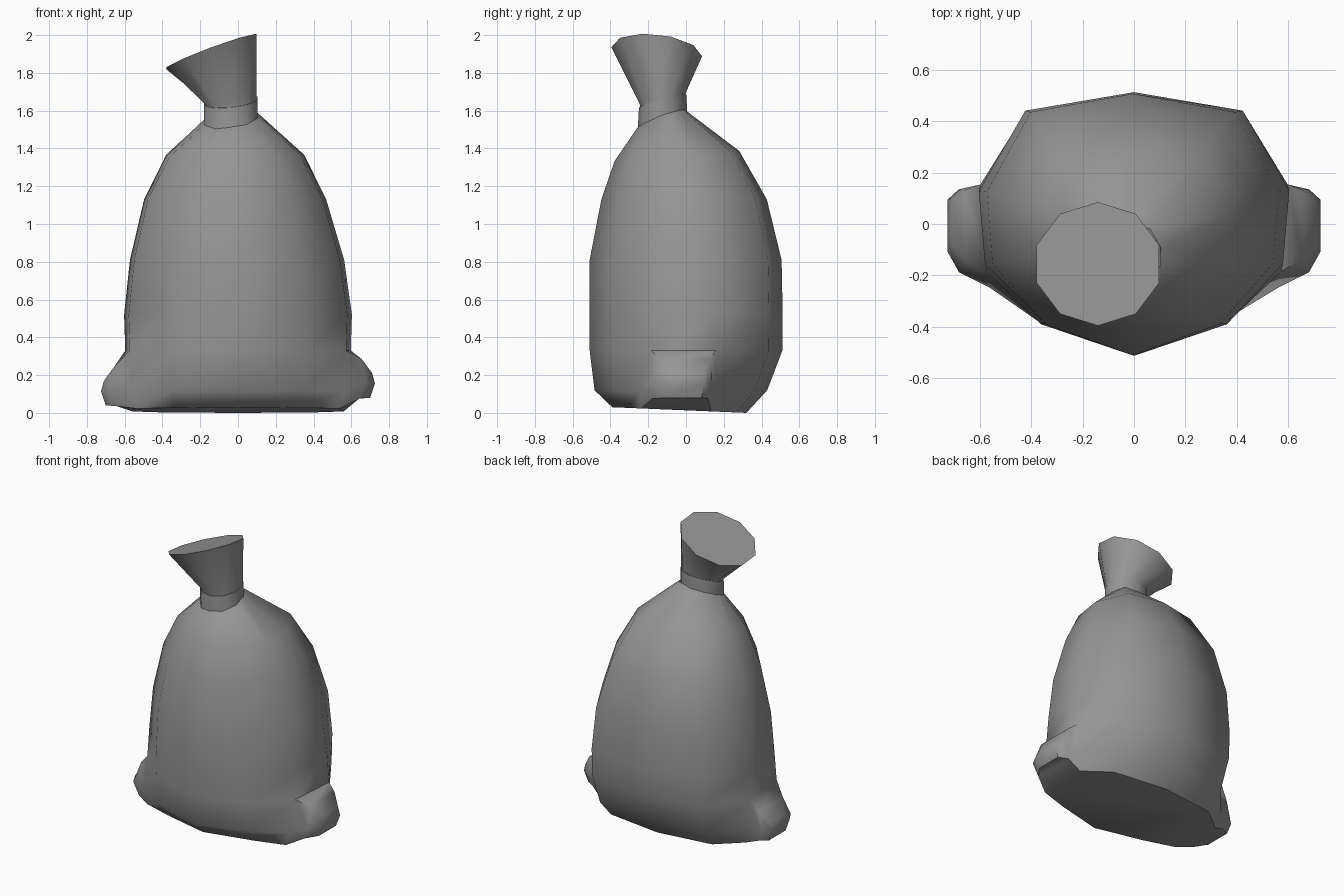
import bpy, bmesh, math
from mathutils import Vector

cube = bpy.data.objects.get("Cube")
if cube:
    bpy.data.objects.remove(cube, do_unlink=True)

cloth = bpy.data.materials.new("grey cloth")
cloth.use_nodes = True
grey = (0.3, 0.3, 0.3, 1)
cloth.diffuse_color = grey
cloth.node_tree.nodes["Principled BSDF"].inputs["Base Color"].default_value = grey

# Unit cross-sections, counter-clockwise from the front
half = [(0.6, -0.76), (0.96, -0.3), (1, 0.25), (0.7, 0.86)]
SACK = [(0, -1)] + half + [(0, 1)] + [(-x, y) for x, y in reversed(half)]
ROUND = [(math.sin(i * math.tau / 10), -math.cos(i * math.tau / 10)) for i in range(10)]


def ring(shape, cx, cy, z, rx, ry, slope_x=0, slope_y=0, spread=1):
    """Tilted cross-section; spread widens the two flat sides."""
    points = []
    for ux, uy in shape:
        dx, dy = ux * rx, uy * ry * (spread if abs(ux) > 0.9 else 1)
        points.append(Vector((cx + dx, cy + dy, z + slope_x * dx + slope_y * dy)))
    return points


def loft(rings):
    bm = bmesh.new()
    rows = [[bm.verts.new(p) for p in r] for r in rings]
    n = len(rows[0])
    grid = [[bm.faces.new((a[i], a[(i + 1) % n], b[(i + 1) % n], b[i]))
             for i in range(n)] for a, b in zip(rows, rows[1:])]
    bm.faces.new(rows[0][::-1])
    bm.faces.new(rows[-1])
    return bm, grid


def finish(bm, name, angle):
    bmesh.ops.recalc_face_normals(bm, faces=bm.faces)
    mesh = bpy.data.meshes.new(name)
    bm.to_mesh(mesh)
    bm.free()
    mesh.materials.append(cloth)
    for p in mesh.polygons:
        p.use_smooth = True
    mesh.set_sharp_from_angle(angle=math.radians(angle))
    bpy.context.collection.objects.link(bpy.data.objects.new(name, mesh))


# Sack body, bottom to neck
bm, grid = loft([
    ring(SACK, 0, -0.035, 0.015, 0.56, 0.355, 0, -0.042, 1.9),
    ring(SACK, 0, -0.027, 0.12, 0.585, 0.457, spread=1.6),
    ring(SACK, 0, 0, 0.33, 0.597, 0.51, spread=1.2),
    ring(SACK, 0, 0, 0.52, 0.603, 0.512),
    ring(SACK, -0.005, -0.002, 0.81, 0.567, 0.508),
    ring(SACK, -0.015, -0.01, 1.13, 0.482, 0.438),
    ring(SACK, -0.015, -0.048, 1.36, 0.365, 0.33, 0, 0.08),
    ring(SACK, -0.037, -0.125, 1.56, 0.142, 0.125, 0.12, 0.32),
])

# Bottom corners pulled out of the lowest side faces
for column, side in ((2, 1), (7, -1)):
    faces = [grid[0][column], grid[1][column]]
    levels = ((0.64, 0.055), (0.68, 0.14), (0.655, 0.265))
    for step in range(2):
        new = bmesh.ops.extrude_face_region(bm, geom=faces)["geom"]
        old = [f for f in faces if f.is_valid]
        if old:
            bmesh.ops.delete(bm, geom=old, context="FACES_ONLY")
        faces = [g for g in new if isinstance(g, bmesh.types.BMFace)]
        verts = sorted((g for g in new if isinstance(g, bmesh.types.BMVert)),
                       key=lambda v: v.co.z)
        for i, v in enumerate(verts):
            x, z = levels[i // 2]
            y = v.co.y * (0.8, 0.62)[step] + 0.01
            v.co = (side * x, y, z + 0.02 * side)
        levels = ((0.7, 0.06), (0.725, 0.135), (0.71, 0.19))
finish(bm, "sack_body", 50)

# Tied band around the neck
bm, grid = loft([
    ring(ROUND, -0.038, -0.125, 1.548, 0.148, 0.13, 0.15, 0.32),
    ring(ROUND, -0.038, -0.123, 1.65, 0.148, 0.126, 0.1, 0.27),
])
finish(bm, "neck_band", 50)

# Flared mouth with a closed, tilted top
bm, grid = loft([
    ring(ROUND, -0.038, -0.123, 1.63, 0.142, 0.12, 0.1, 0.27),
    ring(ROUND, -0.038, -0.123, 1.665, 0.144, 0.122, 0.15, 0.25),
    ring(ROUND, -0.14, -0.155, 1.912, 0.25, 0.24, 0.37, -0.1),
])
finish(bm, "flared_mouth", 50)
